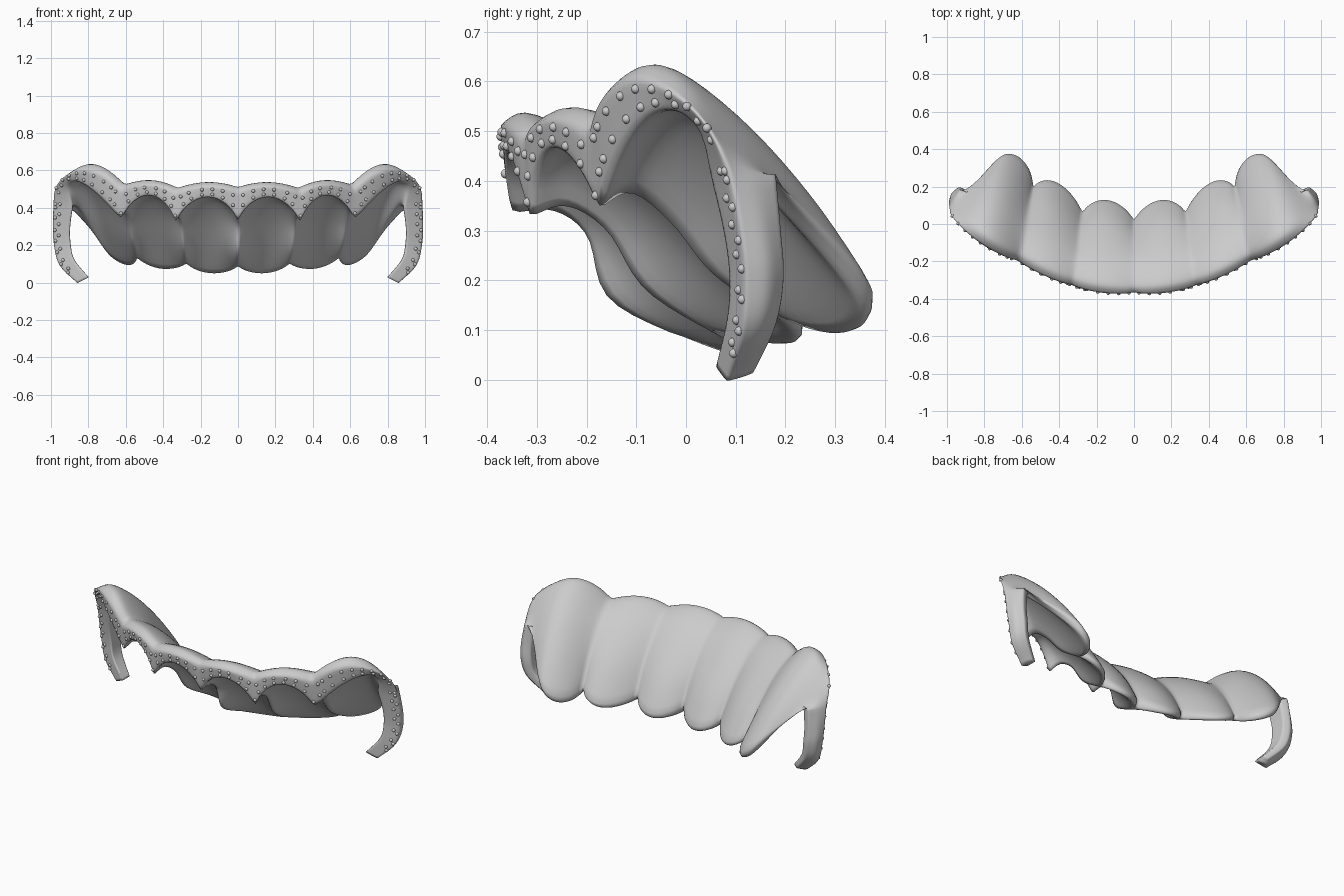
import bpy, bmesh, math
from mathutils import Vector, Matrix

if "Cube" in bpy.data.objects:
    bpy.data.objects.remove(bpy.data.objects["Cube"])

N = 20          # samples along each wall of a cross-section
STEPS = 24      # columns per tooth
RIM, LOW = 5, 2  # extra samples across the rim face and the lower edge


def spline(pts, n):
    """Catmull-Rom through pts, n samples."""
    p = [2 * pts[0] - pts[1]] + pts + [2 * pts[-1] - pts[-2]]
    out = []
    for i in range(n):
        f = i / (n - 1) * (len(pts) - 1)
        k = min(int(f), len(pts) - 2)
        t = f - k
        a, b, c, d = p[k:k + 4]
        out.append(0.5 * (2 * b + (c - a) * t + (2 * a - 5 * b + 4 * c - d) * t * t
                          + (3 * b - a - 3 * c + d) * t ** 3))
    return out


def between(a, b, n):
    return [a.lerp(b, (i + 1) / (n + 1)) for i in range(n)]


def ring_of(outer, inner):
    """Outer wall down, lower edge, inner wall up, rim face."""
    inner = inner[::-1]
    return (outer + between(outer[-1], inner[0], LOW) + inner
            + between(inner[-1], outer[0], RIM))


def section(x_rim, x_low, outer, inner):
    def wall(yz):
        m = len(yz) - 1
        return spline([Vector((x_rim + (x_low - x_rim) * i / m, y, z))
                       for i, (y, z) in enumerate(yz)], N)
    return ring_of(wall(outer), wall(inner))


def arm_section(x, y, z, s, tilt, bulge):
    """Four-cornered arm ring placed by its front outer corner."""
    def corner(dx, dy):
        return Vector((x + dx * s, y + dy * s, z - dx * s * tilt))
    fo, bo, bi, fi = corner(0, 0), corner(-.055, .085), corner(-.095, .065), corner(-.095, -.035)
    out = Vector((bulge, bulge / 2, 0))
    return ring_of(spline([fo, (fo + bo) / 2 + out, bo], N),
                   spline([fi, (bi + fi) / 2, bi], N))


# cross-sections: grooves between teeth and tooth middles (y, z)
joints = [
    section(0, 0, [(-.365, .49), (-.32, .51), (-.2, .45), (-.07, .30), (.02, .13)],
            [(-.35, .315), (-.265, .325), (-.2, .28), (-.175, .16), (-.01, .085)]),
    section(.335, .275, [(-.325, .48), (-.28, .507), (-.17, .455), (-.03, .30), (.06, .14)],
            [(-.315, .305), (-.24, .335), (-.16, .29), (-.1, .18), (.04, .10)]),
    section(.625, .54, [(-.195, .49), (-.15, .525), (-.02, .46), (.1, .32), (.19, .16)],
            [(-.175, .32), (-.11, .36), (-.03, .30), (.04, .21), (.17, .135)]),
]
middles = [
    section(.165, .14, [(-.37, .515), (-.31, .537), (-.16, .45), (.02, .26), (.135, .07)],
            [(-.36, .455), (-.28, .455), (-.16, .35), (-.02, .19), (.115, .04)]),
    section(.475, .41, [(-.28, .525), (-.22, .547), (-.07, .46), (.1, .29), (.23, .09)],
            [(-.27, .465), (-.2, .465), (-.08, .37), (.06, .22), (.205, .065)]),
    section(.85, .675, [(-.085, .605), (-.03, .63), (.115, .52), (.26, .355), (.385, .17)],
            [(-.065, .535), (0, .535), (.1, .435), (.22, .285), (.36, .125)]),
]
arm = [arm_section(*a) for a in [
    (.99, .085, .42, 1.15, 0, .003), (.992, .108, .3, 1, 0, .01), (.985, .118, .2, .95, .1, .014),
    (.955, .11, .09, .85, .4, .012), (.855, .08, -.008, .65, .5, .008)]]
joints.append(arm[0])
M = len(arm[0])


def height(j):
    """0 at the rim, 1 at the lower edge."""
    if j < N:
        return j / (N - 1)
    if j < N + LOW:
        return 1
    return max(0, 1 - (j - N - LOW) / (N - 1))


# rings along the half arch: scalloped blend inside every tooth, then the arm
rings = []
for k, mid in enumerate(middles):
    a, b = joints[k], joints[k + 1]
    for i in range(STEPS):
        t = i / STEPS
        ring = []
        for j in range(M):
            v = height(j)
            if k == 2 and t > .5:
                p = .45 + 1.8 * v
            else:
                p = .62 + (.45 * math.sin(math.pi * v) if j < N else 0)
            w = math.sin(math.pi * t) ** p if t > 0 else 0
            ring.append(a[j].lerp(b[j], t) + (mid[j] - (a[j] + b[j]) / 2) * w)
        rings.append(ring)
arm_cols = [spline([s[j] for s in arm], 28) for j in range(M)]
rings += [[c[i] for c in arm_cols] for i in range(28)]


def add_object(name, bm, smooth=0):
    me = bpy.data.meshes.new(name)
    bm.to_mesh(me)
    bm.free()
    ob = bpy.data.objects.new(name, me)
    bpy.context.collection.objects.link(ob)
    bpy.ops.object.select_all(action='DESELECT')
    bpy.context.view_layer.objects.active = ob
    ob.select_set(True)
    bpy.ops.object.shade_smooth()
    mod = ob.modifiers.new("mirror", 'MIRROR')
    mod.use_axis[0] = True
    mod.merge_threshold = .0005
    if smooth:
        soft = ob.modifiers.new("soft_edges", 'SMOOTH')
        soft.factor = .5
        soft.iterations = smooth


# scalloped shell with end arms
bm = bmesh.new()
grid = [[bm.verts.new(p) for p in r] for r in rings]
for r, s in zip(grid, grid[1:]):
    for j in range(M):
        bm.faces.new((r[j], r[(j + 1) % M], s[(j + 1) % M], s[j]))
bm.faces.new(grid[-1])
bmesh.ops.recalc_face_normals(bm, faces=bm.faces[:])
add_object("scalloped_shell", bm, 5)

# two rows of retention beads along the rim, drifting to the outer side on the arms
bm = bmesh.new()
for frac, start in ((.27, .03), (.7, .05)):
    path = []
    for i, r in enumerate(rings[:-3]):
        side = min(1, max(0, (i - 2.6 * STEPS) / (.4 * STEPS)))
        path.append(r[0].lerp(r[M - RIM - 1], frac - frac * .5 * side))
    gap = start
    for p, q in zip(path, path[1:]):
        gap -= (q - p).length
        if gap <= 0:
            bmesh.ops.create_icosphere(bm, subdivisions=2, radius=.0095,
                                       matrix=Matrix.Translation(q))
            gap += .06
add_object("rim_beads", bm)
